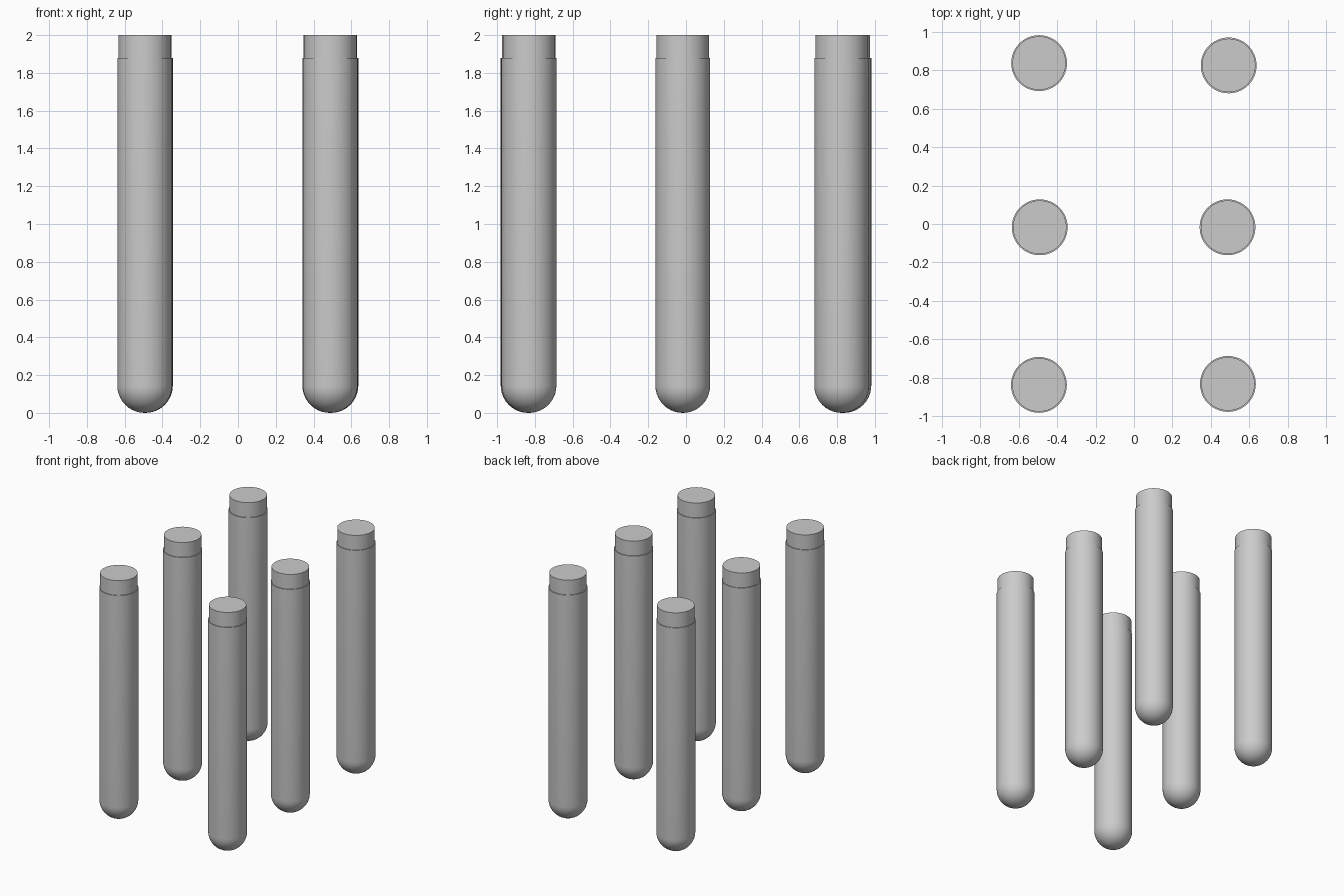
import bpy, bmesh, math

if "Cube" in bpy.data.objects:
    bpy.data.objects.remove(bpy.data.objects["Cube"])

R = 0.145        # outer tube radius
NECK = 0.139     # neck radius
STEP = 1.88      # height where the neck begins
SEG = 48


def lathe(name, profile, location):
    """Spin a (radius, height) profile around z."""
    bm = bmesh.new()
    verts = [bm.verts.new((r, 0, z)) for r, z in profile]
    edges = [bm.edges.new(pair) for pair in zip(verts, verts[1:])]
    bmesh.ops.spin(bm, geom=verts + edges, cent=(0, 0, 0), axis=(0, 0, 1),
                   angle=math.tau, steps=SEG)
    bmesh.ops.remove_doubles(bm, verts=bm.verts, dist=1e-5)
    bmesh.ops.recalc_face_normals(bm, faces=bm.faces)
    mesh = bpy.data.meshes.new(name)
    bm.to_mesh(mesh)
    bm.free()
    obj = bpy.data.objects.new(name, mesh)
    bpy.context.collection.objects.link(obj)
    obj.location = location
    bpy.ops.object.select_all(action='DESELECT')
    obj.select_set(True)
    bpy.context.view_layer.objects.active = obj
    bpy.ops.object.shade_smooth_by_angle(angle=math.radians(35))
    return obj


# Round bottom, straight wall, small step, narrower neck, flat top
profile = [(R * math.sin(a), R - R * math.cos(a))
           for a in (math.pi / 2 * i / 10 for i in range(11))]
profile += [(R, STEP), (NECK, STEP), (NECK, 2.0), (0, 2.0)]

# Six slightly irregularly placed tubes in two columns of three
places = [(-0.493, 0.836), (0.492, 0.824),
          (-0.490, -0.017), (0.486, -0.017),
          (-0.494, -0.836), (0.488, -0.831)]
for i, (x, y) in enumerate(places, 1):
    lathe(f"round_bottom_tube_{i}", profile, (x, y, 0))
